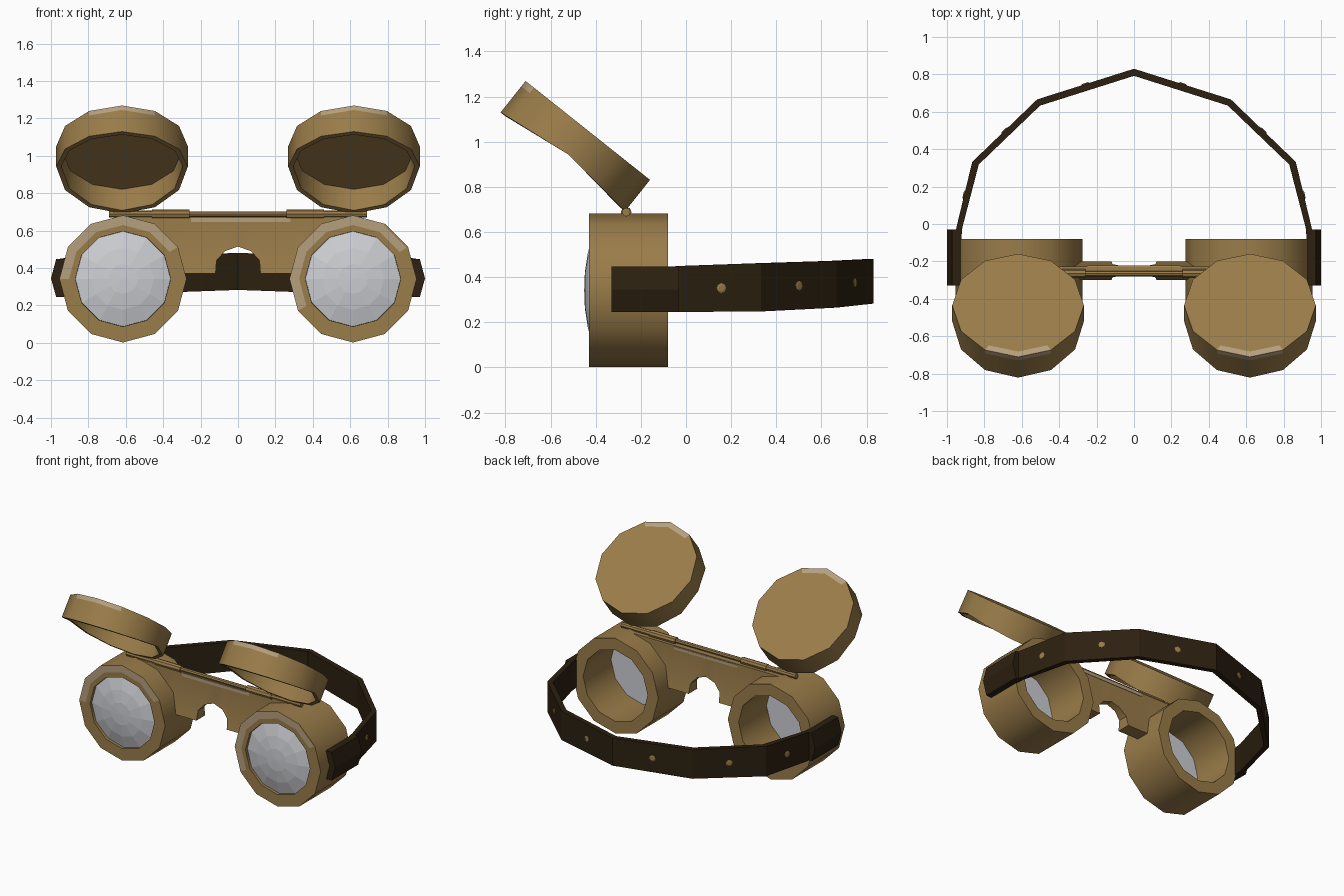
import bpy, bmesh, math
from mathutils import Vector

if "Cube" in bpy.data.objects:
    bpy.data.objects.remove(bpy.data.objects["Cube"])


def material(name, rgb):
    m = bpy.data.materials.new(name)
    m.diffuse_color = (*rgb, 1)
    m.use_nodes = True
    m.node_tree.nodes["Principled BSDF"].inputs["Base Color"].default_value = m.diffuse_color
    return m


BRASS = material("brass", (0.323, 0.202, 0.067))
SHINE = material("pale_brass", (0.47, 0.35, 0.21))
LEATHER = material("dark_leather", (0.025, 0.0145, 0.005))
GLASS = material("glass", (0.61, 0.62, 0.65))
N = 12  # sides of all round parts


def build(name, verts, faces, mats, smooth=True, rule=None):
    me = bpy.data.meshes.new(name)
    bm = bmesh.new()
    vs = [bm.verts.new(v) for v in verts]
    for f in faces:
        bm.faces.new([vs[i] for i in f])
    bmesh.ops.remove_doubles(bm, verts=bm.verts, dist=0.0005)
    bmesh.ops.recalc_face_normals(bm, faces=bm.faces)
    if rule:
        for f in bm.faces:
            f.material_index = rule(f)
    bm.to_mesh(me)
    bm.free()
    for m in mats:
        me.materials.append(m)
    ob = bpy.data.objects.new(name, me)
    bpy.context.collection.objects.link(ob)
    if smooth:
        bpy.ops.object.select_all(action='DESELECT')
        ob.select_set(True)
        bpy.context.view_layer.objects.active = ob
        bpy.ops.object.shade_smooth_by_angle(angle=math.radians(35))
    return ob


def grid_faces(rows, cols, wrap_rows=False, wrap_cols=True):
    return [(r * cols + c, r * cols + (c + 1) % cols,
             (r + 1) % rows * cols + (c + 1) % cols, (r + 1) % rows * cols + c)
            for r in range(rows if wrap_rows else rows - 1)
            for c in range(cols if wrap_cols else cols - 1)]


def lathe(name, centre, u, w, profile, mats, closed=False, smooth=True, rule=None, sides=N, depth=None):
    """Sweep (radius, depth) points round the axis w, with the first corner along u."""
    centre, u, w = Vector(centre), Vector(u).normalized(), Vector(w).normalized()
    v = w.cross(u)
    verts = []
    for r, d in profile:
        for i in range(sides):
            a = 2 * math.pi * i / sides
            dd = depth(d, a) if depth else d
            verts.append(centre + r * (math.cos(a) * u + math.sin(a) * v) + dd * w)
    faces = grid_faces(len(profile), sides, closed)
    if not closed:
        faces += [tuple(range(sides)), tuple(range((len(profile) - 1) * sides, len(profile) * sides))]
        # open ends that shrink to a point need no cap
        if profile[0][0] < 0.002:
            faces.remove(tuple(range(sides)))
        if profile[-1][0] < 0.002:
            faces.pop()
    return build(name, verts, faces, mats, smooth, rule)


def box(name, lo, hi, mat):
    verts = [(x, y, z) for x in (lo[0], hi[0]) for y in (lo[1], hi[1]) for z in (lo[2], hi[2])]
    faces = [(0, 1, 3, 2), (4, 5, 7, 6), (0, 1, 5, 4), (2, 3, 7, 6), (0, 2, 6, 4), (1, 3, 7, 5)]
    return build(name, verts, faces, [mat], False)


LID_U, LID_W = Vector((0, -0.78, 0.62)).normalized(), Vector((0, -0.62, -0.78)).normalized()


def lid_depth(d, a):
    # rim is shallower at the sides
    return d if d < 0.1 else d - 0.041 * (1 - abs(math.cos(a)))


for side, label in ((-1, "left"), (1, "right")):
    cx, cz = side * 0.615, 0.342
    lo, hi = ((25, 175) if side < 0 else (45, 205))

    def rim_shine(f):
        c = f.calc_center_median()
        a = math.degrees(math.atan2(c.z - cz, c.x - cx)) % 360
        r = math.hypot(c.x - cx, c.z - cz)
        return int(c.y < -0.429 and lo < a < hi and 0.285 < r < 0.325)

    # eye cup: open tube with polished arc on the front rim
    lathe(label + "_eye_cup", (cx, 0, cz), (0, 0, 1), (0, 1, 0),
          [(0.34, -0.08), (0.34, -0.43), (0.332, -0.43), (0.288, -0.43), (0.255, -0.43), (0.255, -0.08)],
          [BRASS, SHINE], closed=True, rule=rim_shine)

    # domed lens
    lathe(label + "_lens", (cx, 0, cz), (0, 0, 1), (0, 1, 0),
          [(0.256, -0.395), (0.254, -0.41), (0.165, -0.435), (0.08, -0.448), (0.0001, -0.451)],
          [GLASS], smooth=False)

    # raised lid with a hollow underside
    lc = Vector((side * 0.62, -0.435, 1.05))

    def lid_shine(f):
        p = f.calc_center_median() - lc
        return int(p.dot(LID_U) > 0.29 and abs(p.x) < 0.12 and p.dot(LID_W) < 0.03
                   and p.length > 0.32)

    lathe(label + "_lid", lc, LID_U, LID_W,
          [(0.0001, 0), (0.315, 0), (0.352, 0), (0.352, 0.03), (0.352, 0.178), (0.325, 0.178),
           (0.318, 0.04), (0.0001, 0.04)],
          [BRASS, SHINE], rule=lid_shine, depth=lid_depth)

    # leather end plate folded over the outside of the cup
    section = [(0.925, 0.448), (0.953, 0.345), (0.925, 0.245),
               (0.972, 0.245), (1.0, 0.345), (0.972, 0.448)]
    verts = [(side * x, y, z) for y in (-0.33, -0.03) for x, z in section]
    build(label + "_strap_end", verts,
          grid_faces(2, 6) + [(0, 1, 4, 5), (1, 2, 3, 4), (6, 7, 10, 11), (7, 8, 9, 10)],
          [LEATHER], False)

    # hinge knuckles
    for part, a, b, r in (("hinge_knuckle", 0.26, 0.46, 0.024), ("hinge_end", 0.46, 0.69, 0.019)):
        lathe(label + "_" + part, (0, -0.265, 0.688), (0, 0, 1), (1, 0, 0),
              [(r, side * a), (r, side * b)], [BRASS], sides=8)

# hinge rod
lathe("hinge_rod", (0, -0.265, 0.688), (0, 0, 1), (1, 0, 0),
      [(0.015, -0.27), (0.015, 0.27)], [BRASS], sides=8)

# nose bridge: arched plate that flares thicker towards its lower edge
half = [(0, 0.515), (0.07, 0.49), (0.115, 0.44), (0.12, 0.37), (0.3, 0.37),
        (0.31, 0.45), (0.40, 0.56), (0.5, 0.63), (0.6, 0.66)]
columns = [(-x, z) for x, z in half[:0:-1]] + half
verts = []
for x, zb in columns:
    ring = [(z, 0.024 + max(0, 0.5 - z) / 0.13 * 0.025) for z in (zb, max(zb, 0.5), 0.672)]
    verts += [(x, -0.25 - t, z) for z, t in ring] + [(x, -0.25 + t, z) for z, t in ring[::-1]]
last = (len(columns) - 1) * 6
ends = [(0, 1, 4, 5), (1, 2, 3, 4)]
build("nose_bridge", verts,
      grid_faces(len(columns), 6) + ends + [tuple(i + last for i in f) for f in ends], [BRASS])
box("bridge_shine", (-0.25, -0.277, 0.645), (0.28, -0.273, 0.668), SHINE)
box("bridge_back_shine", (-0.25, -0.227, 0.645), (0.25, -0.223, 0.665), SHINE)

# head strap: (outer x, outer y, inner x, inner y, bottom z, top z)
arc = [(0.957, -0.1, 0.925, -0.1, 0.247, 0.445), (0.95, -0.02, 0.918, -0.02, 0.246, 0.45),
       (0.865, 0.332, 0.83, 0.318, 0.248, 0.462),
       (0.518, 0.666, 0.502, 0.633, 0.265, 0.472), (0, 0.83, 0, 0.792, 0.283, 0.48)]
path = arc + [(-p[0], p[1], -p[2], *p[3:]) for p in arc[-2::-1]]
verts = []
for ox, oy, ix, iy, z0, z1 in path:
    verts += [(ox, oy, z0), (ox, oy, z1), (ix, iy, z1), (ix, iy, z0)]
n = len(verts)
build("head_strap", verts, grid_faces(len(path), 4) + [(0, 1, 2, 3), (n - 4, n - 3, n - 2, n - 1)],
      [LEATHER], False)

# one stud in the middle of each strap panel
for i in range(1, len(path) - 2):
    a, b = path[i], path[i + 1]
    mid = Vector(((a[0] + b[0]) / 2, (a[1] + b[1]) / 2, (a[4] + a[5] + b[4] + b[5]) / 4))
    out = Vector((b[1] - a[1], a[0] - b[0], 0))
    lathe("strap_stud_%d" % i, mid, (0, 0, 1), out,
          [(0.022, -0.004), (0.022, 0.003), (0.014, 0.006)], [BRASS], smooth=False, sides=8)
